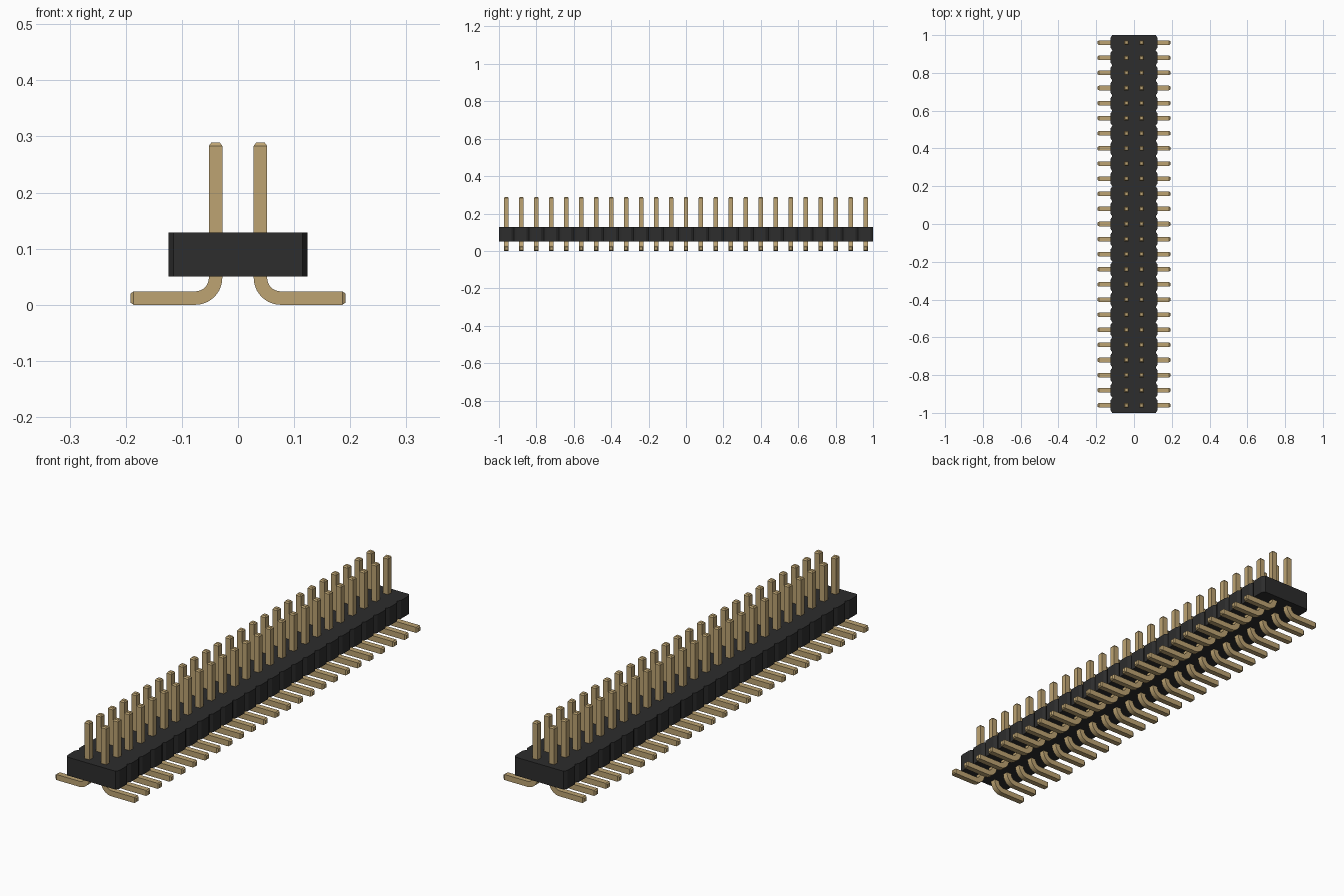
import bpy, bmesh, math
from mathutils import Vector

cube = bpy.data.objects.get("Cube")
if cube:
    bpy.data.objects.remove(cube, do_unlink=True)

COUNT, PITCH = 25, 0.08
HALF = 0.012                      # half thickness of a square pin


def material(name, color):
    m = bpy.data.materials.new(name)
    m.use_nodes = True
    m.diffuse_color = color
    m.node_tree.nodes["Principled BSDF"].inputs["Base Color"].default_value = color
    return m


def finish(name, bm, mat):
    bmesh.ops.recalc_face_normals(bm, faces=bm.faces)
    me = bpy.data.meshes.new(name)
    bm.to_mesh(me)
    bm.free()
    me.materials.append(mat)
    ob = bpy.data.objects.new(name, me)
    bpy.context.collection.objects.link(ob)
    return ob


gold = material("brass gold", (0.51, 0.37, 0.17, 1))
black = material("black plastic", (0.026, 0.026, 0.026, 1))

# Housing: outline with a V notch between neighbouring pin positions
WIDE, CUT_X, CUT_Y = 0.124, 0.009, 0.014
side = []
for i in range(COUNT):
    y = (i - COUNT / 2) * PITCH
    side += [(WIDE - CUT_X, y), (WIDE, y + CUT_Y), (WIDE, y + PITCH - CUT_Y)]
side.append((WIDE - CUT_X, COUNT * PITCH / 2))
outline = side + [(-x, y) for x, y in reversed(side)]
bm = bmesh.new()
base = bm.faces.new([bm.verts.new((x, y, 0.05)) for x, y in outline])
ext = bmesh.ops.extrude_face_region(bm, geom=[base], use_keep_orig=True)
top = [v for v in ext["geom"] if isinstance(v, bmesh.types.BMVert)]
bmesh.ops.translate(bm, verts=top, vec=(0, 0, 0.079))
finish("housing", bm, black)

# Bent pin: square section swept from the upper tip to the foot tip
X, TOP, FOOT, TIP, R = 0.04, 0.289, 0.192, 0.006, 0.036
SEG = 10
stations = [((X, TOP), 0, 0.65), ((X, TOP - TIP), 0, 1)]
for k in range(SEG + 1):
    a = math.pi / 2 * k / SEG
    stations.append(((X + R - R * math.cos(a), HALF + R - R * math.sin(a)), a, 1))
stations += [((FOOT - TIP, HALF), math.pi / 2, 1), ((FOOT, HALF), math.pi / 2, 0.65)]

bm = bmesh.new()
rings = []
for (x, z), a, s in stations:
    n = Vector((math.cos(a), 0, math.sin(a))) * HALF * s
    b = Vector((0, HALF * s, 0))
    c = Vector((x, -(COUNT - 1) / 2 * PITCH, z))
    rings.append([bm.verts.new(c + n * i + b * j)
                  for i, j in ((1, 1), (-1, 1), (-1, -1), (1, -1))])
for r, q in zip(rings, rings[1:]):
    for i in range(4):
        j = (i + 1) % 4
        bm.faces.new((r[i], r[j], q[j], q[i]))
bm.faces.new(rings[0])
bm.faces.new(rings[-1])
pins = finish("pins", bm, gold)

bpy.context.view_layer.objects.active = pins
pins.select_set(True)
bpy.ops.object.shade_smooth_by_angle(angle=math.radians(25))

# Repeat along the row and mirror to the second row
arr = pins.modifiers.new("row", "ARRAY")
arr.count = COUNT
arr.use_relative_offset = False
arr.use_constant_offset = True
arr.constant_offset_displace = (0, PITCH, 0)
pins.modifiers.new("second row", "MIRROR")
